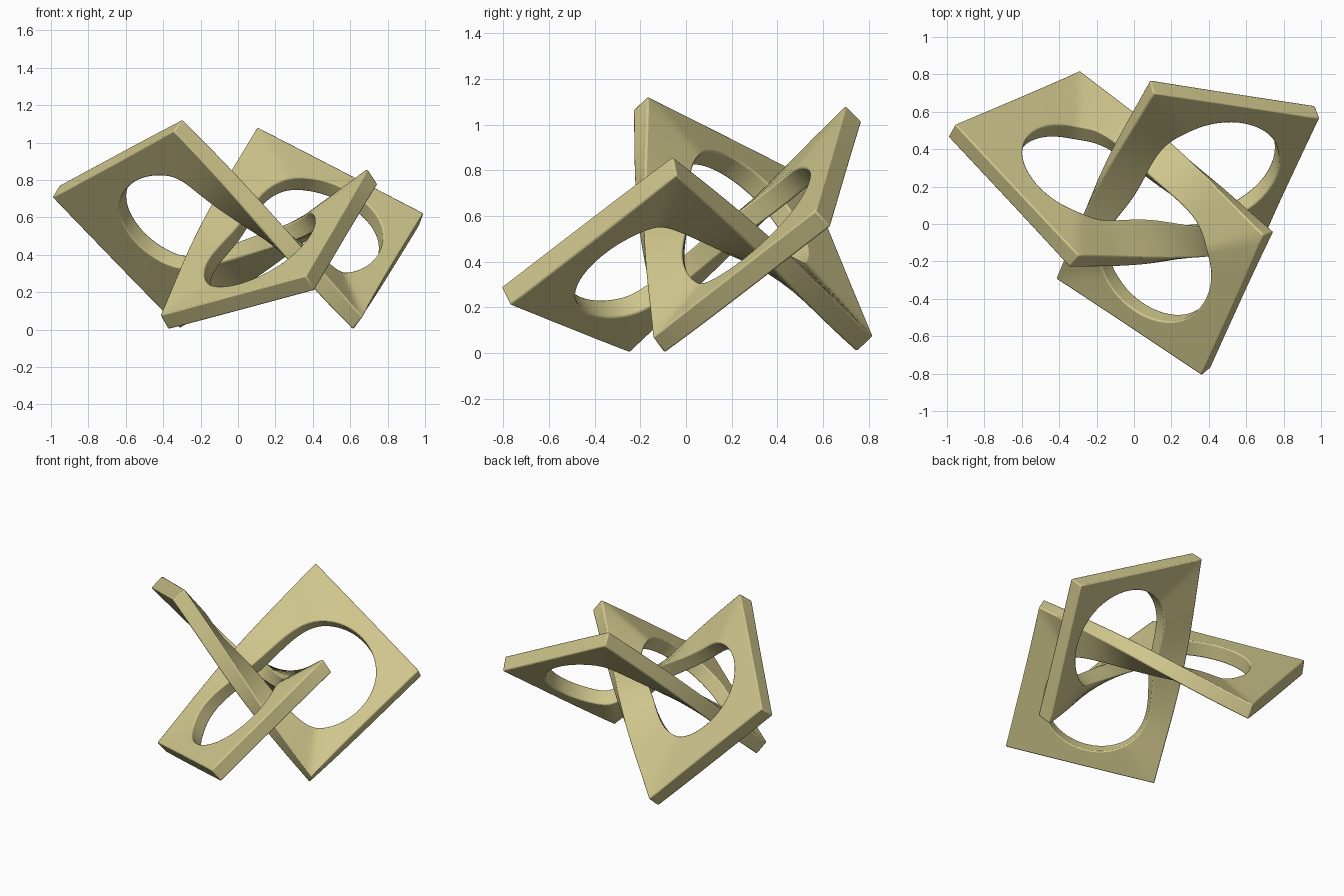
import bpy, bmesh
from math import pi, sin
from mathutils import Vector

cube = bpy.data.objects.get("Cube")
if cube:
    bpy.data.objects.remove(cube, do_unlink=True)

THICK, BULGE, N_SIDE, N_STRAND = 0.10, 0.035, 16, 28

# Each lobe is a square corner plate: top, outer and bottom corner
lobes = [[Vector(p) for p in lobe] for lobe in (
    ((0.72, -0.05, 0.83), (0.385, -0.79, 0.26), (-0.395, -0.27, 0.05)),
    ((0.095, 0.735, 1.06), (0.98, 0.60, 0.60), (0.64, -0.12, 0.045)),
    ((-0.32, -0.20, 1.105), (-0.975, 0.50, 0.75), (-0.30, 0.785, 0.05)))]

# Hole of each lobe: shift towards the top and outer corners, then radius
holes = ((-0.04, 0.03, 0.34), (-0.03, 0.05, 0.36), (0.05, 0.0, 0.33))


def hole_of(i):
    """Centre and radius of the round hole in a lobe."""
    top, corner, bottom = lobes[i]
    to_top, to_corner, radius = holes[i]
    middle = (top + bottom) / 2
    return (middle + (top - middle).normalized() * to_top
            + (corner - middle).normalized() * to_corner, radius)


def rim(point, hole):
    """Point on a hole's rim that faces an outer edge point."""
    return hole[0] + (point - hole[0]).normalized() * hole[1]


def smoothed(points, rounds):
    """Even out a closed run of vectors."""
    for _ in range(rounds):
        points = [(points[i - 1] + points[i] * 2 + points[(i + 1) % len(points)]) / 4
                  for i in range(len(points))]
    return points


# Outer and inner edges of the closed band: two plate sides, then a strand
outer, inner = [], []
for i, lobe in enumerate(lobes):
    j = (i + 1) % 3
    start, end = hole_of(i), hole_of(j)
    for a, b in ((lobe[0], lobe[1]), (lobe[1], lobe[2])):
        for k in range(N_SIDE):
            p = a.lerp(b, k / N_SIDE)
            outer.append(p)
            inner.append(rim(p, start))
    for k in range(N_STRAND):
        t = k / N_STRAND
        p = lobe[2].lerp(lobes[j][0], t)
        p += (p - start[0].lerp(end[0], t)).normalized() * BULGE * sin(pi * t)
        u = min(max((t - 0.2) / 0.6, 0), 1)
        outer.append(p)
        inner.append(rim(p, start).lerp(rim(p, end), u * u * (3 - 2 * u)))
inner = smoothed(inner, 6)

# Plate normals along the band, smoothed so the twist is even
n = len(outer)
normals = []
for i in range(n):
    inward = inner[i] - outer[i]
    before = (outer[i] - outer[i - 1]).cross(inward).normalized()
    after = (outer[(i + 1) % n] - outer[i]).cross(inward).normalized()
    normals.append((before + after).normalized())
normals = [v.normalized() for v in smoothed(normals, 30)]

# Loft a rectangular section around the knot
bm = bmesh.new()
rings = []
for o, q, nor in zip(outer, inner, normals):
    h = nor * THICK / 2
    rings.append([bm.verts.new(p) for p in (o + h, q + h, q - h, o - h)])
for i in range(n):
    r, s = rings[i], rings[(i + 1) % n]
    for j in range(4):
        k = (j + 1) % 4
        bm.faces.new((r[j], r[k], s[k], s[j]))
bmesh.ops.recalc_face_normals(bm, faces=bm.faces)

# Rest it on the ground
lowest = min(v.co.z for v in bm.verts)
bmesh.ops.translate(bm, verts=bm.verts, vec=(0, 0, -lowest))

mesh = bpy.data.meshes.new("knotted_band")
bm.to_mesh(mesh)
bm.free()
band = bpy.data.objects.new("knotted_band", mesh)
bpy.context.collection.objects.link(band)

# Khaki finish
mat = bpy.data.materials.new("khaki")
mat.use_nodes = True
colour = (0.63, 0.57, 0.265, 1)
mat.diffuse_color = colour
mat.node_tree.nodes["Principled BSDF"].inputs["Base Color"].default_value = colour
mesh.materials.append(mat)

# Slightly softened edges
bevel = band.modifiers.new("soft_edges", "BEVEL")
bevel.width, bevel.segments = 0.008, 2
bevel.limit_method, bevel.angle_limit = "ANGLE", 0.8

bpy.ops.object.select_all(action="DESELECT")
band.select_set(True)
bpy.context.view_layer.objects.active = band
bpy.ops.object.shade_smooth_by_angle(angle=0.6)
